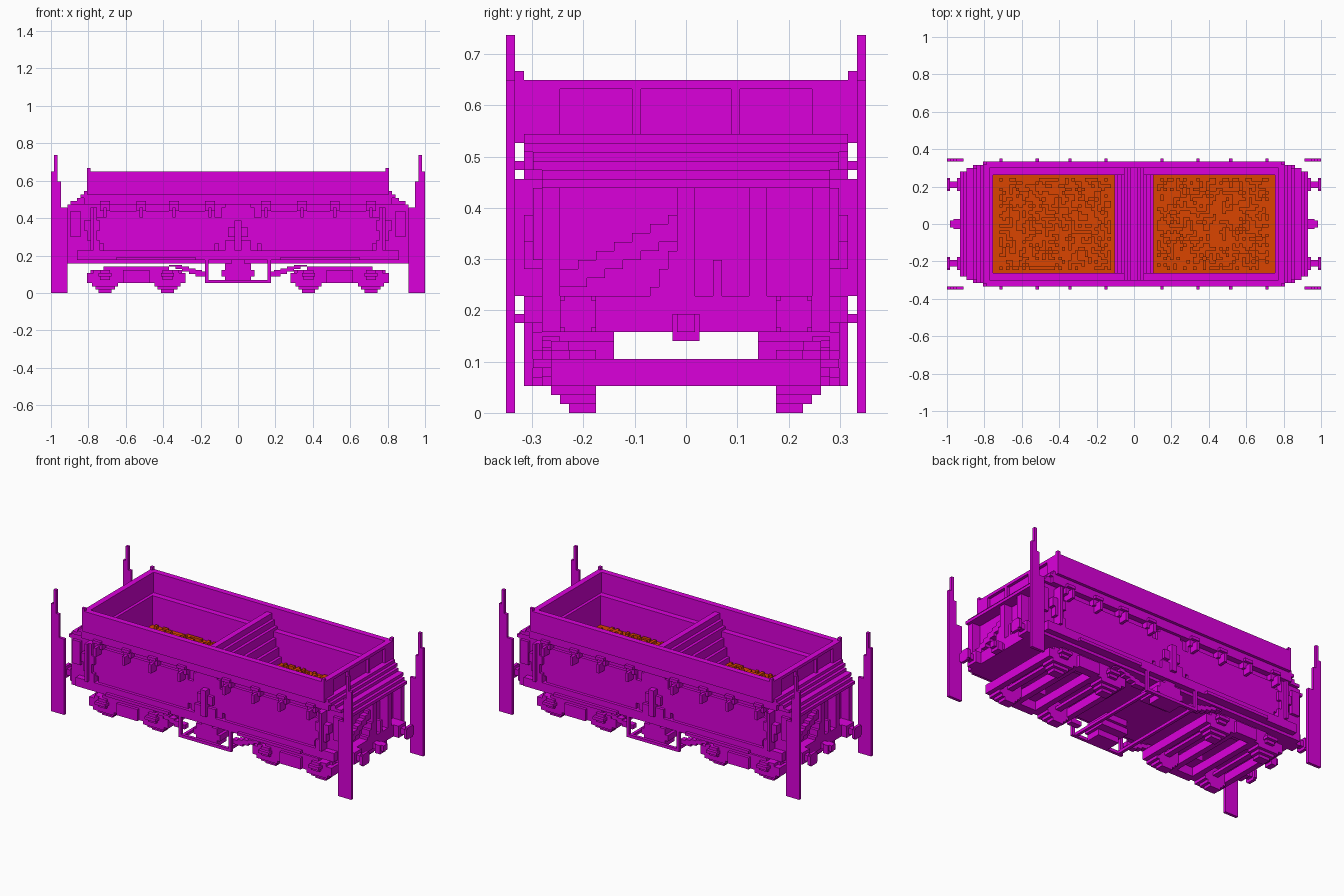
import bpy
import bmesh
import random
from mathutils import Matrix, Vector

UNIT = 1 / 57          # block size: the whole wagon sits on this lattice
random.seed(4)

start = bpy.data.objects.get("Cube")
if start:
    bpy.data.objects.remove(start)


def make_material(name, colour):
    mat = bpy.data.materials.new(name)
    mat.use_nodes = True
    mat.diffuse_color = colour
    mat.node_tree.nodes["Principled BSDF"].inputs["Base Color"].default_value = colour
    return mat


magenta = make_material("magenta paint", (.71, 0, .71, 1))
orange = make_material("orange load", (.71, .06, 0, 1))


class Part:
    """Collects blocks given as x, y, z ranges and turns them into one object."""

    def __init__(self, name, mat=magenta):
        self.name, self.mat, self.blocks = name, mat, set()

    def block(self, x, y, z, copy="xy"):
        # copy: mirror in x and/or y, or "turn" for a half turn about z
        signs = [(1, 1)]
        if copy == "turn":
            signs.append((-1, -1))
        else:
            if "x" in copy:
                signs += [(-a, b) for a, b in signs]
            if "y" in copy:
                signs += [(a, -b) for a, b in signs]
        for a, b in signs:
            xr = tuple(sorted((a * x[0], a * x[1])))
            yr = tuple(sorted((b * y[0], b * y[1])))
            self.blocks.add((xr, yr, tuple(z)))

    def finish(self):
        mesh = bpy.data.meshes.new(self.name)
        bm = bmesh.new()
        for ranges in sorted(self.blocks):
            centre = Vector([(lo + hi) / 2 for lo, hi in ranges]) * UNIT
            size = Vector([hi - lo for lo, hi in ranges]) * UNIT
            place = Matrix.Translation(centre) @ Matrix.Diagonal(size.to_4d())
            bmesh.ops.create_cube(bm, size=1, matrix=place)
        bm.to_mesh(mesh)
        bm.free()
        mesh.materials.append(self.mat)
        obj = bpy.data.objects.new(self.name, mesh)
        bpy.context.collection.objects.link(obj)


def span(half):
    return (-half, half)


def around(middle, half):
    return (middle - half, middle + half)


# Upper box: long walls, framed end walls, corner tips
upper = Part("upper_box")
upper.block(span(46), (17, 19), (30, 37), "y")
upper.block((44, 45), span(17), (30, 37), "x")
for z in ((30, 31), (36, 37)):
    upper.block((45, 46), span(17), z, "x")
for rib in ((5, 6), (14, 17)):
    upper.block((45, 46), rib, (30, 37))
upper.block((45, 46), (18, 19), (37, 38))
upper.finish()

# Lower hopper: side walls, skirt, inner end walls, floor
hopper = Part("hopper_body")
hopper.block(span(48), (15, 16), (9, 30), "y")
hopper.block(span(47), (16, 18), (27, 30), "y")
hopper.block((43, 46), span(16), (9, 30), "x")
hopper.block(span(52), span(16), (9, 13), "")
hopper.finish()

# Stepped shoulders on both ends with side cheeks below
shoulders = Part("end_shoulders")
for i, half in enumerate((18, 18, 17, 17, 16, 16)):
    shoulders.block((45, 47 + i + (i > 2)), span(half), (30 - i, 31 - i), "x")
shoulders.block((45, 49), span(16), (13, 25), "x")
shoulders.block((49, 52), (14, 16), (13, 25))
shoulders.block((48, 51), (16, 17), (17, 25))
shoulders.finish()

# Side sills with a thin rail
sill = Part("side_sills")
sill.block(span(49), (16, 18), (10, 13), "y")
sill.block(span(52), (15, 16), (9, 13), "y")
sill.block((13, 37), (18, 19), (10, 11))
sill.finish()

# Discharge doors with stepped corners, and their hinges
doors = Part("side_doors")
doors.block((5, 43), (16, 17), (15, 23))
doors.block((7, 41), (16, 17), (13, 25))
doors.finish()

hinges = Part("door_hinges")
for x in (8.5, 19.5, 29.5, 40.5):
    hinges.block(around(x, 1.5), (16, 18), (25, 27))
    hinges.block(around(x, 1.5), (18, 19), (27, 28))
    hinges.block(around(x, .5), (16, 20), (23, 26))
hinges.finish()

# Door levers in the middle and at the outer door edges
levers = Part("door_levers")
for half, y, z in ((2, 17, (9, 26)), (5, 17, (22, 26)), (1, 19, (13, 22)),
                   (4, 18, (13, 16)), (3, 18, (17, 20))):
    levers.block(span(half), (15, y), z, "y")
for i, z in enumerate(((13, 16), (16, 19), (19, 22), (22, 26))):
    levers.block((42 + i % 2, 45 + i % 3), (16, 18), z)
levers.block((44, 45), (18, 19), (13, 26))
levers.finish()

# Stepped ridge between the two bays
ridge = Part("centre_ridge")
for half, top in zip(range(6, 0, -1), (22, 25, 28, 31, 33, 35)):
    ridge.block(span(half), span(17), (13, top), "")
ridge.finish()

# Rough load in each bay, with a flat margin round its edge
load = Part("bulk_load", orange)
load.block((5, 43), span(15), (13, 20), "x")
for sx in (-1, 1):
    for i in range(7, 41):
        for y in range(-14, 14):
            if random.random() < .42:
                load.block((sx * i, sx * (i + 1)), (y, y + 1), (20, 21), "")
load.finish()

# Tapered upright plates at the four corners
plates = Part("corner_plates")
for x, z in (((52, 57), (0, 26)), ((54, 57), (26, 34)),
             ((55, 57), (34, 37)), ((55, 56), (37, 42))):
    plates.block(x, (19, 20), z)
plates.finish()

# Buffers and couplers
buffers = Part("buffers")
buffers.block((56, 57), (10, 14), (9.5, 12.5))
buffers.block((56, 57), (10.5, 13.5), (9, 13))
buffers.block((52, 56), (11, 13), (10, 12))
buffers.block((52, 54), (10, 14), (9, 13))
buffers.finish()

coupler = Part("couplers")
coupler.block((50, 56), span(1), (9, 11), "x")
coupler.block((53, 55), span(1.5), (8, 11), "x")
coupler.finish()

# End fittings: uprights and two stepped braces
fittings = Part("end_fittings")
for y, z in ((span(1), (12, 25)), ((7, 9), (12, 25)), ((3, 4), (10, 17))):
    fittings.block((49, 52), y, z, "turn")
for i in range(7):
    y = 2 * i - 14
    fittings.block((49, 51), (y, y + 3), (14 + i, 16 + i), "turn")
for i in range(4):
    fittings.block((49, 52), (i - 4, i - 2), (11 + 2 * i, 14 + 2 * i), "turn")
fittings.finish()

# Two bogies: stepped side frames, cross beams, bearings and wheels
MID = 31
frames = Part("bogie_frames")
for z, half in (((3, 4), 13), ((4, 6), 15), ((6, 7), 13), ((7, 8), 10)):
    frames.block(around(MID, half), (13, 15), z)
frames.block(around(MID, 4), (15, 16), (3, 7))
frames.block(around(MID, 3), (8, 13), (6, 8))
for side in (-1, 1):
    frames.block(around(MID + side * 14, 1), span(15), (3, 6), "x")
    frames.block(around(MID + side * 4, 1), span(13), (3, 6), "x")
    frames.block(around(MID + side * 9.5, 2), (15, 17), (5, 6))
    frames.block(around(MID + side * 9.5, 1.5), (15, 16), (4, 7))
frames.finish()

wheels = Part("bogie_wheels")
for side in (-1, 1):
    axle = MID + side * 9.5
    for z, half, y in (((0, 1), 2, 13), ((1, 2), 3, 14), ((2, 3), 4, 15), ((3, 7), 4.5, 13)):
        wheels.block(around(axle, half), (10, y), z)
    wheels.block(around(axle, 1), span(10), (4, 5), "x")
wheels.finish()

# Underfloor gear: hanging loops, equipment boxes and stepped braces
gear = Part("underfloor_gear")
gear.block(span(10), (17, 18), (3, 4), "y")
gear.block((9, 10), (17, 18), (3, 10))
for half, inner, z in ((4, 12, (3, 5)), (5, 9, (5, 7)), (4, 8, (7, 9))):
    gear.block(span(half), (inner, 17), z, "y")
gear.block((8, 9), span(17), (3, 4), "x")
for i in range(5):
    gear.block((9 + 2 * i, 13 + 2 * i), (14, 16), (5 + i * .75, 6.5 + i * .5))
gear.finish()
